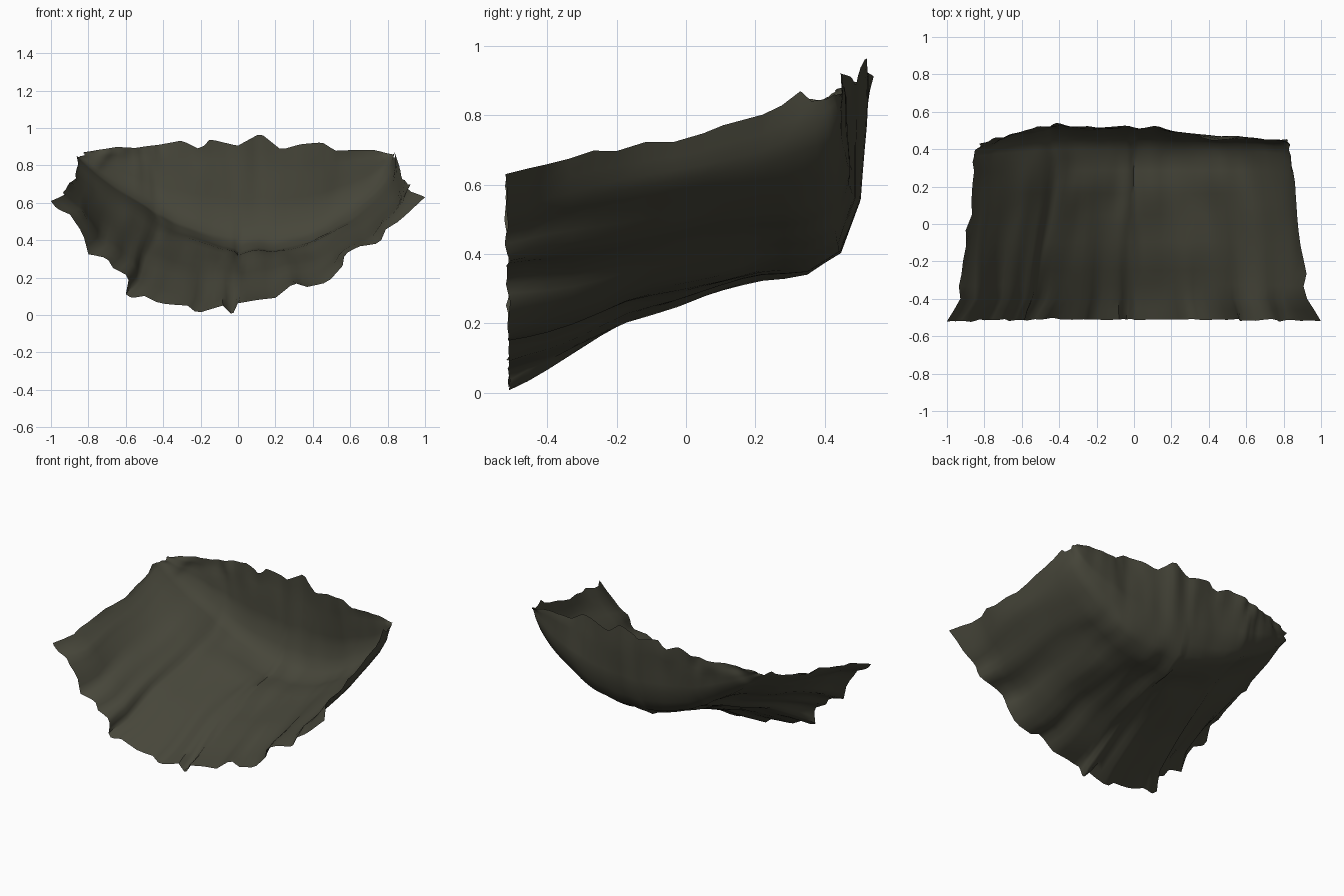
import bpy, bmesh, math
from mathutils import Vector, noise

if "Cube" in bpy.data.objects:
    bpy.data.objects.remove(bpy.data.objects["Cube"])

def table(pts, t):
    """Piecewise linear lookup; each point is (key, values...)."""
    if t <= pts[0][0]:
        return pts[0][1:]
    for a, b in zip(pts, pts[1:]):
        if t <= b[0]:
            f = (t - a[0]) / (b[0] - a[0])
            return tuple(p + (q - p) * f for p, q in zip(a[1:], b[1:]))
    return pts[-1][1:]

# ragged front lip (x, z), left to right
LIP = [(-1, .60), (-.97, .56), (-.90, .53), (-.83, .43), (-.80, .32), (-.70, .30), (-.67, .25),
       (-.58, .20), (-.60, .11), (-.57, .09), (-.50, .10), (-.42, .06), (-.27, .05), (-.22, .01),
       (-.08, .05), (-.03, 0), (.0, .06), (.10, .08), (.20, .09), (.30, .17), (.37, .15),
       (.48, .17), (.56, .26), (.57, .32), (.65, .36), (.76, .38), (.79, .45), (.87, .50), (1, .62)]
SOFT = LIP[:]
for _ in range(3):
    SOFT = [SOFT[0]] + [tuple((a[k] + b[k] + c[k]) / 3 for k in (0, 1))
                        for a, b, c in zip(SOFT, SOFT[1:], SOFT[2:])] + [SOFT[-1]]

# lengthwise run: (row, centre y, centre z, edge y, edge z, half width)
RUN = [(0, -.51, .03, -.52, .62, 1.0), (2, -.40, .08, -.40, .65, .925), (5, -.17, .195, -.2, .685, .90),
       (8, .05, .28, .05, .735, .87), (11, .22, .335, .22, .79, .86), (13, .35, .35, .33, .845, .85),
       (15, .445, .405, .39, .85, .84), (17, .497, .55, .41, .855, .83), (20, .505, .75, .425, .86, .82),
       (23, .505, .905, .435, .86, .82)]
# back rim: (x, y shift, height shift)
RIM = [(-.82, -.01, .01), (-.65, .01, .02), (-.55, .02, .005), (-.42, .03, .01), (-.30, .015, .03),
       (-.20, 0, -.02), (-.15, .01, .035), (0, .012, .0), (.12, .012, .067), (.23, -.02, -.02),
       (.33, -.03, .01), (.45, -.055, .025), (.52, -.05, -.015), (.73, -.01, .01), (.82, .02, 0)]

NC, NR = 70, 24
bm = bmesh.new()
grid = []
lip_t = [(i / (len(LIP) - 1),) + p for i, p in enumerate(LIP)]
soft_t = [(i / (len(SOFT) - 1),) + p for i, p in enumerate(SOFT)]
for r in range(NR):
    cy, cz, ey, ez, w = table(RUN, r)
    keep = math.exp(-r * .22)
    wall = max(0, (r - 13) / 10)
    back = min(r / 13, 1)
    row = []
    for c in range(NC + 1):
        u = c / NC
        a, b = table(lip_t, u), table(soft_t, u)
        px, pz = (b[k] + (a[k] - b[k]) * keep for k in (0, 1))
        h = (pz - .03) / .58
        # the right side grows boxier to the back, the left foot moves inward
        if h > 0:
            h = h ** (1 + 1.0 * back) if px > 0 else h
        hc = min(max(h, 0), 1)
        x = px * w
        if px < 0:
            x *= 1 - .22 * back * (1 - hc) ** 2 * (1 - wall)
        # both sides belly outward just under the rim
        belly = hc * hc * (1 - hc) * min(r / 7, 1) * (1 - wall)
        x *= 1 + belly * (.5 if px > 0 else .35)
        y = cy + (ey - cy) * hc ** 1.5
        z = cz + (ez - cz) * (h if r < 14 else hc)
        # floor banks up toward the back left
        z += .09 * back * min(max(-x / .4, 0), 1) * (1 - hc) * (1 - wall)
        dy, dz = table(RIM, x)
        y += dy * wall
        z += dz * wall ** 3
        # long furrows run down the length, finer lumps on top
        fur = noise.noise(Vector((u * 22, r * .12, 3)))
        lump = noise.noise(Vector((u * 9, r * .3, 8)))
        n = (.016 * fur + .014 * lump) * (.3 if r == 0 else 1)
        x += n * (1.2 * hc + .2) * (1 if px > 0 else -1) * (1 - .5 * wall)
        z += n * (1 - wall)
        y += n * wall
        if c in (0, NC):
            k = min(r / 3, 1) * (1 - wall)
            z += .02 * k * noise.noise(Vector((r * .9, c, 1)))
            x += .02 * k * noise.noise(Vector((r * .8, c, 5)))
        if r == 0:
            y += .015 * noise.noise(Vector((u * 30, 0, 2)))
        row.append(bm.verts.new((x, y, max(z, 0))))
    grid.append(row)
for r in range(NR - 1):
    for c in range(NC):
        bm.faces.new((grid[r][c], grid[r][c + 1], grid[r + 1][c + 1], grid[r + 1][c]))
for f in bm.faces:
    f.smooth = True

me = bpy.data.meshes.new("rock_hollow")
bm.to_mesh(me)
bm.free()
ob = bpy.data.objects.new("rock_hollow", me)
bpy.context.collection.objects.link(ob)
mat = bpy.data.materials.new("dark olive rock")
mat.diffuse_color = (.062, .061, .042, 1)
mat.use_nodes = True
mat.node_tree.nodes["Principled BSDF"].inputs["Base Color"].default_value = mat.diffuse_color
me.materials.append(mat)
bpy.context.view_layer.objects.active = ob
ob.select_set(True)
bpy.ops.object.shade_smooth_by_angle(angle=math.radians(50))
